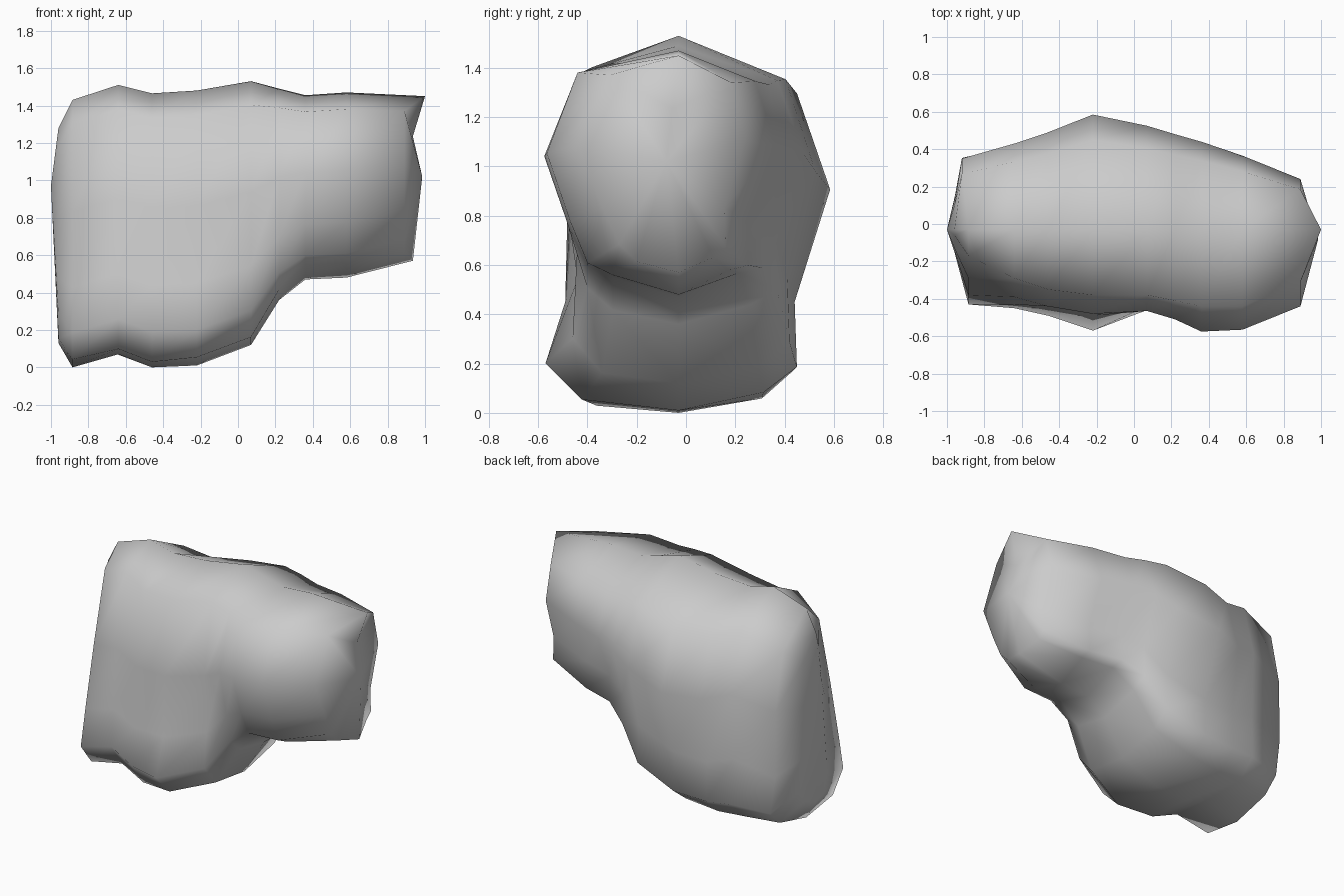
import bpy, bmesh

MID = -0.03  # y of the centre ridge

# Cross-sections along x: x, bottom z, top z,
# front reach (low, waist, high, shoulder), back reach (high, low), belly lift
SECTIONS = [
    (-0.96, 0.13, 1.28, 0.15, 0.14, 0.13, 0.06, 0.13, 0.14, 0.02),
    (-0.885, 0.00, 1.43, 0.43, 0.38, 0.29, 0.17, 0.35, 0.36, 0.03),
    (-0.64, 0.07, 1.51, 0.45, 0.43, 0.39, 0.29, 0.43, 0.42, 0.02),
    (-0.46, 0.00, 1.465, 0.49, 0.45, 0.44, 0.35, 0.49, 0.44, 0.02),
    (-0.22, 0.01, 1.48, 0.57, 0.49, 0.48, 0.38, 0.585, 0.45, 0.03),
    (0.07, 0.12, 1.53, 0.46, 0.44, 0.465, 0.38, 0.525, 0.42, 0.03),
    (0.22, 0.36, 1.49, 0.40, 0.44, 0.51, 0.41, 0.48, 0.37, 0.05),
    (0.36, 0.47, 1.455, 0.40, 0.48, 0.575, 0.44, 0.44, 0.31, 0.08),
    (0.58, 0.48, 1.47, 0.40, 0.47, 0.565, 0.44, 0.365, 0.25, 0.08),
    (0.89, 0.57, 1.45, 0.27, 0.34, 0.44, 0.31, 0.24, 0.16, 0.05),
]


def profile(zb, zt, fl, fw, fh, fs, b, bl, lift):
    """Twelve-sided outline of one section, as (y, z)."""
    h = zt - zb
    return [
        (MID, zb), (-0.74 * fl, zb + lift * h), (-fl, zb + 0.13 * h),
        (-fw, zb + 0.30 * h), (-fh, zb + 0.58 * h), (-fs, zt - 0.09 * h),
        (MID, zt), (0.77 * b, zt - 0.125 * h), (b, zb + 0.61 * h),
        (0.98 * bl, zb + 0.30 * h), (bl, zb + 0.12 * h),
        (0.70 * bl, zb + (lift + 0.02) * h),
    ]


bm = bmesh.new()
rings = [[bm.verts.new((s[0], y, z)) for y, z in profile(*s[1:])] for s in SECTIONS]

# Back corner of the tall end
for i in (7, 8, 9):
    rings[1][i].co.x -= 0.035

# Protruding upper and lower tips of the overhanging end
rings[-1][6].co.x = 1.0
rings[-1][0].co.x = 0.935

# The notch underneath fades out towards the back
rings[2][11].co.z -= 0.06
rings[2][10].co.z -= 0.05

# Skin between the sections
for a, b in zip(rings, rings[1:]):
    for i in range(12):
        j = (i + 1) % 12
        bm.faces.new((a[i], a[j], b[j], b[i]))

# Blunt pointed ends
for ring, tip in ((rings[0], (-1.0, MID, 0.97)), (rings[-1], (0.985, -0.08, 1.02))):
    centre = bm.verts.new(tip)
    for i in range(12):
        bm.faces.new((ring[i], ring[(i + 1) % 12], centre))

# Dent between the upper tip and the point of the overhanging end
ridge = bm.edges.get((rings[-1][6], centre))
_, dent = bmesh.utils.edge_split(ridge, centre, 0.5)
dent.co.x = 0.935
for i in (5, 7):
    bmesh.ops.connect_verts(bm, verts=[dent, rings[-1][i]])

bmesh.ops.recalc_face_normals(bm, faces=bm.faces)
for f in bm.faces:
    f.smooth = True

mesh = bpy.data.meshes.new("overhanging_rock")
bm.to_mesh(mesh)
bm.free()
bpy.context.collection.objects.link(bpy.data.objects.new("overhanging_rock", mesh))
